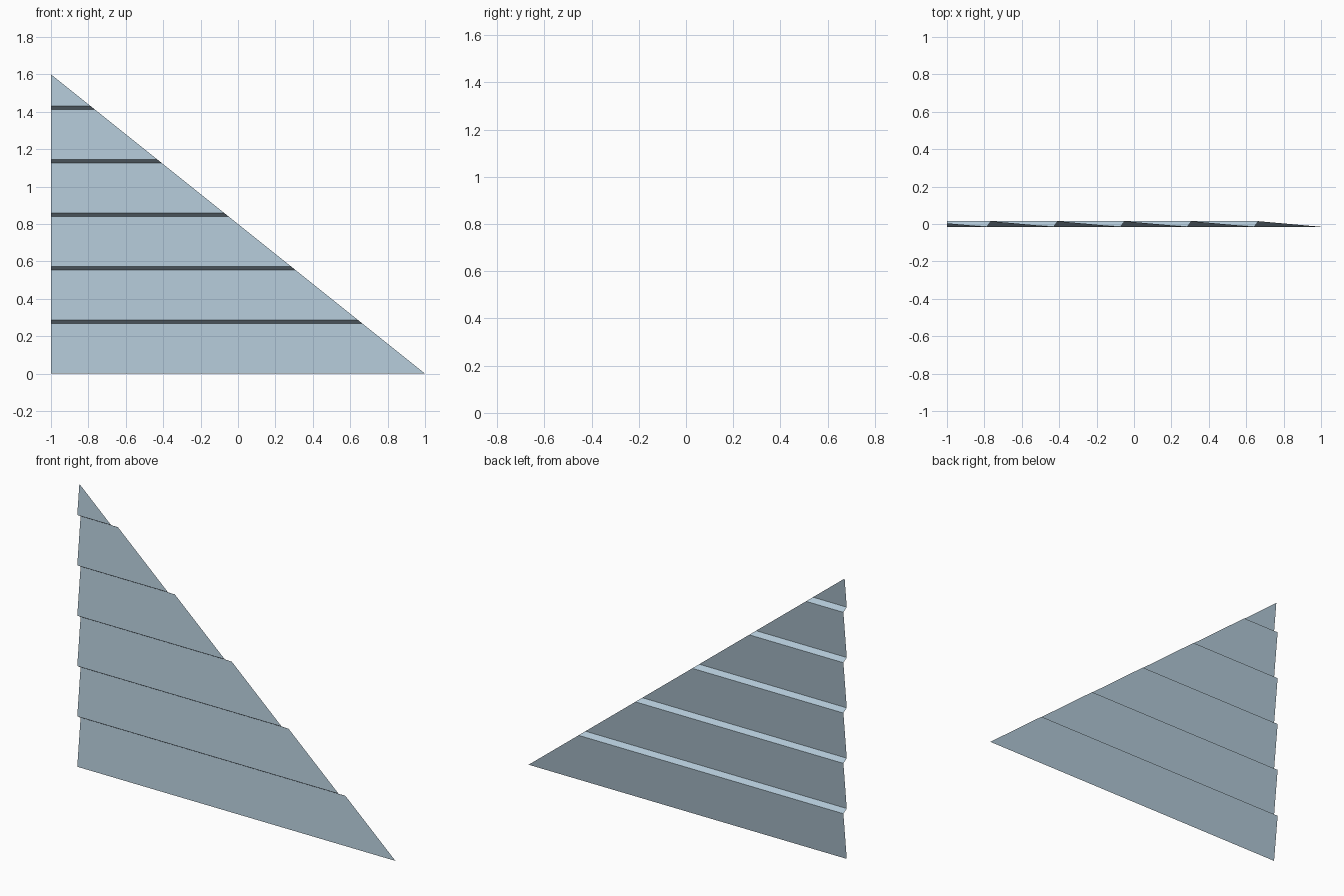
import bpy, bmesh
from mathutils import Vector

if "Cube" in bpy.data.objects:
    bpy.data.objects.remove(bpy.data.objects["Cube"])

HALF, HEIGHT = 1.0, 1.6      # half width and height of the triangular gable
PITCH = 0.286                # exposed height of one board
LIP = 0.018                  # height of the slanted underside lip
DEPTH = 0.015                # half of the siding depth

# Painted siding colour
paint = bpy.data.materials.new("pale blue paint")
paint.diffuse_color = (0.434, 0.565, 0.658, 1.0)
paint.use_nodes = True
paint.node_tree.nodes["Principled BSDF"].inputs["Base Color"].default_value = paint.diffuse_color

# Sawtooth lap-siding profile (y, z): each board leans back, then a lip steps forward
profile = [(-DEPTH, 0.0)]
for k in range(1, 7):
    profile += [(DEPTH, k * PITCH - LIP), (-DEPTH, k * PITCH)]

# Sweep the profile across the width as an open sheet facing the front
bm = bmesh.new()
left = [bm.verts.new((-HALF, y, z)) for y, z in profile]
right = [bm.verts.new((HALF, y, z)) for y, z in profile]
for i in range(len(profile) - 1):
    bm.faces.new((left[i], right[i], right[i + 1], left[i + 1]))

# Trim along the sloping roof line
bmesh.ops.bisect_plane(bm, geom=bm.verts[:] + bm.edges[:] + bm.faces[:], dist=1e-6,
                       plane_co=Vector((HALF, 0, 0)),
                       plane_no=Vector((HEIGHT, 0, 2 * HALF)), clear_outer=True)

mesh = bpy.data.meshes.new("gable_siding")
bm.to_mesh(mesh)
bm.free()
mesh.materials.append(paint)
siding = bpy.data.objects.new("gable_siding", mesh)
bpy.context.collection.objects.link(siding)
